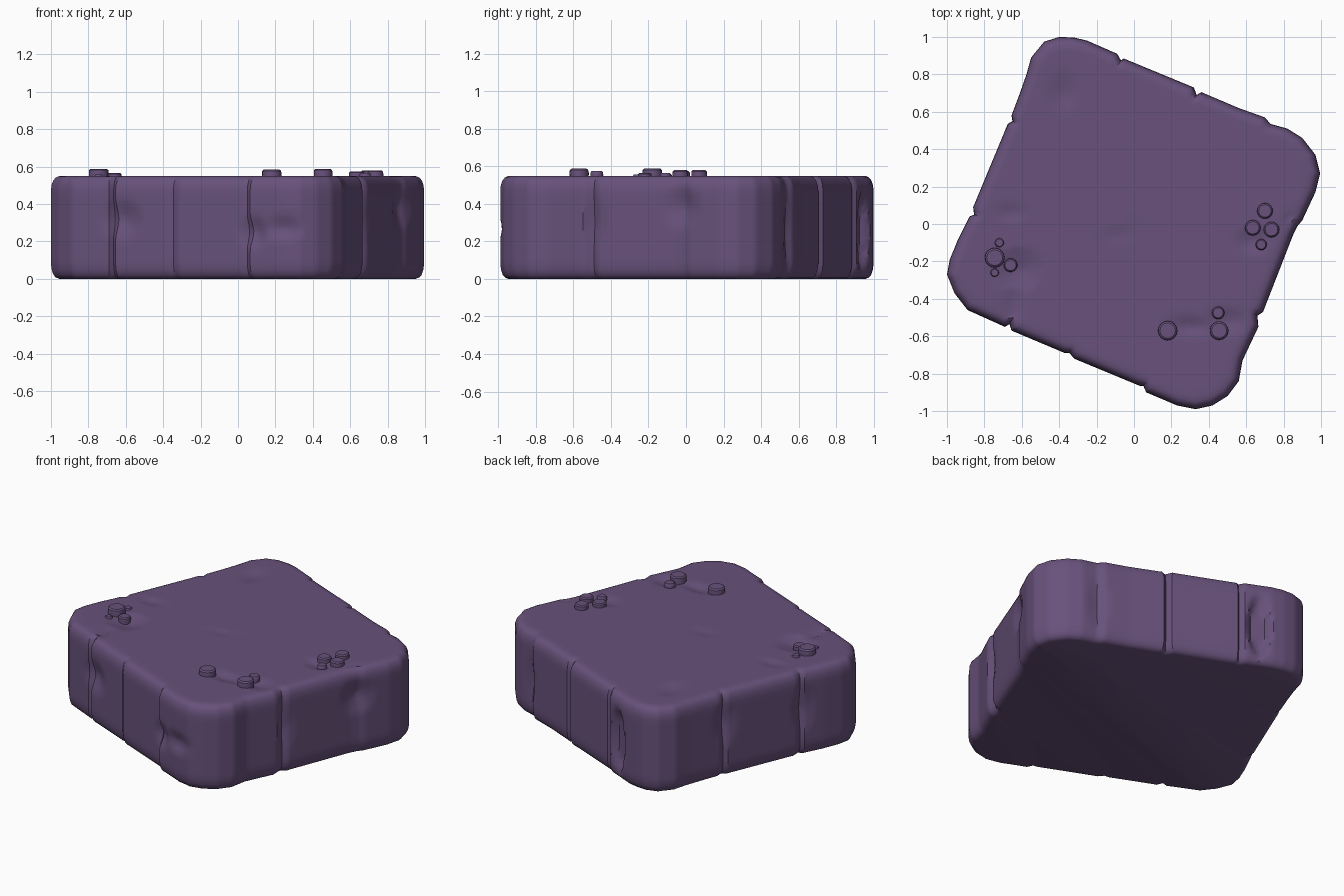
import bpy, bmesh, math
from mathutils import Vector

if "Cube" in bpy.data.objects:
    bpy.data.objects.remove(bpy.data.objects["Cube"])

stone = bpy.data.materials.new("purple stone")
stone.diffuse_color = (0.138, 0.083, 0.198, 1)
stone.use_nodes = True
stone.node_tree.nodes["Principled BSDF"].inputs["Base Color"].default_value = stone.diffuse_color

# Worn outline of the slab seen from above, with small steps where cracks run
OUTLINE = [(-.40, 1), (-.48, .975), (-.55, .89), (-.575, .80), (-.61, .70), (-.655, .58),
           (-.65, .55), (-.675, .535), (-.86, .09), (-.855, .05), (-.88, .04), (-.94, -.08),
           (-.985, -.19), (-1, -.27), (-.96, -.37), (-.89, -.46), (-.69, -.55),
           (-.665, -.535), (-.655, -.57), (-.37, -.69), (-.345, -.69), (-.32, -.72),
           (.03, -.865), (.05, -.865), (.065, -.90), (.23, -.97), (.33, -.99), (.42, -.97),
           (.50, -.92), (.56, -.84), (.58, -.73), (.665, -.55), (.66, -.49), (.69, -.47),
           (.85, -.06), (.865, -.03), (.875, -.01), (.90, .02), (.97, .17), (.995, .27),
           (.97, .37), (.90, .46), (.82, .51), (.73, .535), (.70, .57), (.56, .62),
           (.36, .705), (.335, .69), (.32, .73), (-.055, .885), (-.07, .875), (-.09, .91),
           (-.25, .98), (-.32, .997)]
# Chips in the sides: x, y, z, half width, half height, depth
CHIPS = [(-.62, -.58, .32, .13, .11, .035), (.08, -.90, .25, .10, .09, .035),
         (.24, -.97, .27, .13, .07, .03), (.87, -.02, .38, .12, .12, .03),
         (.68, -.48, .30, .07, .15, .015), (.72, .54, .25, .08, .18, .015),
         (-.87, .05, .30, .09, .16, .02), (-.66, .55, .35, .09, .15, .02)]
# Hollows in the top: x, y, half width, half length, depth
HOLLOWS = [(-.62, -.25, .13, .13, .03), (-.64, -.42, .06, .16, .015), (.30, -.55, .16, .06, .02),
           (.50, -.52, .13, .08, .02), (.64, -.09, .10, .08, .02), (-.38, .70, .09, .12, .015),
           (-.66, .06, .10, .06, .01), (-.08, -.06, .10, .06, .006), (.85, .0, .06, .08, .015)]


def densify(points, step):
    out = []
    for i, a in enumerate(points):
        a, b = Vector(a), Vector(points[(i + 1) % len(points)])
        n = max(1, math.ceil((b - a).length / step))
        out += [a.lerp(b, k / n) for k in range(n)]
    return out


def finish(name, bm):
    bmesh.ops.recalc_face_normals(bm, faces=bm.faces)
    mesh = bpy.data.meshes.new(name)
    bm.to_mesh(mesh)
    bm.free()
    mesh.materials.append(stone)
    obj = bpy.data.objects.new(name, mesh)
    bpy.context.collection.objects.link(obj)
    bpy.ops.object.select_all(action='DESELECT')
    obj.select_set(True)
    bpy.context.view_layer.objects.active = obj
    bpy.ops.object.shade_smooth_by_angle(angle=math.radians(35))
    return obj


def side_push(x, y, z):
    push = 0
    for cx, cy, cz, w, h, depth in CHIPS:
        d = math.hypot(math.hypot(x - cx, y - cy) / w, (z - cz) / h)
        push = max(push, depth * max(0, 1 - d))
    # long broken scar on the back face
    d = math.hypot(math.hypot(x + .17, y - .945) / .075, (z - .25) / .22)
    return max(push, .04 * min(1, max(0, (1 - d) * 3)))


def top_drop(x, y):
    return max(dep * max(0, 1 - math.hypot((x - cx) / w, (y - cy) / l))
               for cx, cy, w, l, dep in HOLLOWS)


# Slab: stacked rings round the sides, shrinking rings across top and bottom
pts = densify(OUTLINE, .022)
count = len(pts)
normals = []
for i in range(count):
    t = pts[(i + 2) % count] - pts[i - 2]
    normals.append(Vector((t.y, -t.x)).normalized())   # outline runs counter-clockwise
PROFILE = [(0, .045), (.006, .028), (.02, .014), (.045, .005)]
PROFILE += [(.08 + .03 * k, 0) for k in range(14)]
PROFILE += [(.50, .003), (.525, .012), (.54, .024), (.548, .04)]
bm = bmesh.new()
rings = []
for z, inset in PROFILE:
    ring = []
    for p, n in zip(pts, normals):
        q = p - n * (inset + side_push(p.x, p.y, z))
        ring.append(bm.verts.new((q.x, q.y, z)))
    rings.append(ring)
for s in [1 - .03 * k for k in range(1, 33)]:
    ring = []
    for v in rings[len(PROFILE) - 1]:
        x, y = v.co.x * s, v.co.y * s
        ring.append(bm.verts.new((x, y, .55 - top_drop(x, y))))
    rings.append(ring)
for a, b in zip(rings, rings[1:]):
    for i in range(count):
        j = (i + 1) % count
        bm.faces.new((a[i], a[j], b[j], b[i]))
bm.faces.new(rings[-1])
bm.faces.new(rings[0][::-1])
finish("stone_slab", bm)

# Pebble clusters: x, y, radius, top height
PEBBLES = {"left_pebble": [(-.745, -.18, .053, .588), (-.66, -.22, .037, .566),
                           (-.72, -.10, .025, .56), (-.745, -.26, .023, .557)],
           "right_pebble": [(.70, .07, .042, .58), (.635, -.02, .042, .575),
                            (.735, -.03, .042, .58), (.68, -.11, .030, .566)],
           "front_pebble": [(.18, -.57, .052, .584), (.455, -.57, .05, .588),
                            (.45, -.475, .034, .575)]}
for name, group in PEBBLES.items():
    for x, y, r, top in group:
        bm = bmesh.new()
        prev = None
        for z, rad in [(.50, r * .95), (top - .02, r), (top - .007, r * .97), (top, r * .8)]:
            ring = [bm.verts.new((x + rad * math.cos(a * math.tau / 16),
                                  y + rad * math.sin(a * math.tau / 16), z)) for a in range(16)]
            if prev:
                for i in range(16):
                    j = (i + 1) % 16
                    bm.faces.new((prev[i], prev[j], ring[j], ring[i]))
            else:
                bm.faces.new(ring[::-1])
            prev = ring
        bm.faces.new(prev)
        finish(name, bm)
